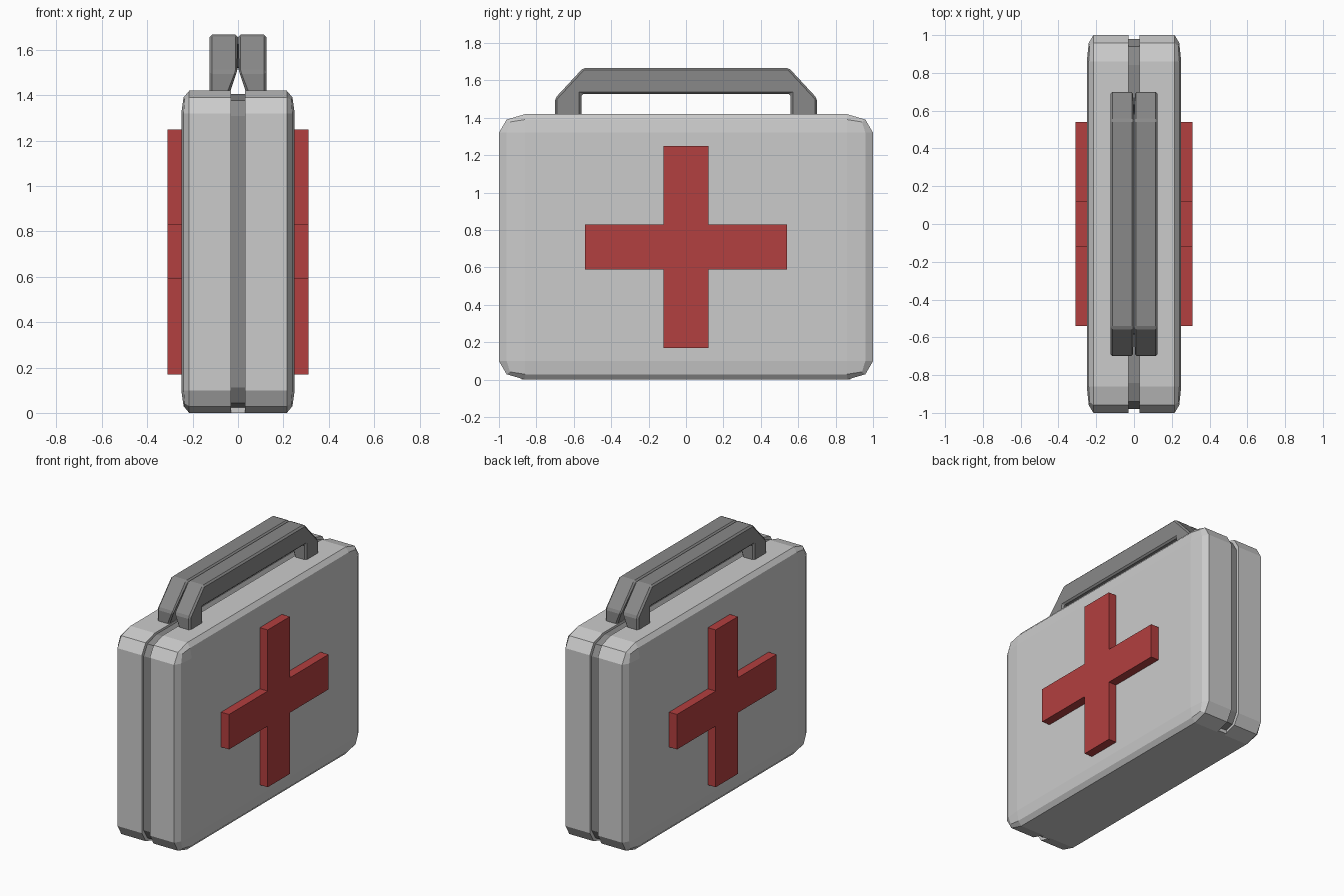
import bpy, bmesh
from mathutils import Vector

if "Cube" in bpy.data.objects:
    bpy.data.objects.remove(bpy.data.objects["Cube"])


def material(name, rgb):
    m = bpy.data.materials.new(name)
    m.diffuse_color = (*rgb, 1)
    m.use_nodes = True
    m.node_tree.nodes["Principled BSDF"].inputs["Base Color"].default_value = m.diffuse_color
    return m


RED = material("red", (0.45, 0.05, 0.05))
DARK = material("dark", (0.25, 0.25, 0.25))


def finish(bm, name, mat=None, mirror=False):
    bmesh.ops.recalc_face_normals(bm, faces=bm.faces[:])
    me = bpy.data.meshes.new(name)
    bm.to_mesh(me)
    bm.free()
    ob = bpy.data.objects.new(name, me)
    bpy.context.collection.objects.link(ob)
    if mat:
        me.materials.append(mat)
    if mirror:
        mod = ob.modifiers.new("mirror", 'MIRROR')
        mod.use_mirror_merge = False
    return ob


def box(half, z):
    bm = bmesh.new()
    bmesh.ops.create_cube(bm, size=2)
    bmesh.ops.scale(bm, vec=half, verts=bm.verts)
    bmesh.ops.translate(bm, vec=(0, 0, z), verts=bm.verts)
    return bm


def rounded_box(half):
    # bevel the cube before scaling, so the rounding stretches with it
    bm = bmesh.new()
    bmesh.ops.create_cube(bm, size=2)
    bmesh.ops.bevel(bm, geom=bm.edges[:], offset=0.14, segments=2,
                    profile=0.5, affect='EDGES')
    bmesh.ops.scale(bm, vec=half, verts=bm.verts)
    bmesh.ops.translate(bm, vec=(0, 0, 0.71), verts=bm.verts)
    return bm


def slice_x(bm, x, side):
    # keep the part with side * (X - x) > 0 and cap the cut
    res = bmesh.ops.bisect_plane(bm, geom=bm.verts[:] + bm.edges[:] + bm.faces[:],
                                 plane_co=(x, 0, 0), plane_no=(side, 0, 0),
                                 clear_inner=True)
    cut = [e for e in res["geom_cut"] if isinstance(e, bmesh.types.BMEdge)]
    bmesh.ops.contextual_create(bm, geom=cut)


def extrude_profile(pts, x0, x1):
    bm = bmesh.new()
    f = bm.faces.new([bm.verts.new((x0, y, z)) for y, z in pts])
    ext = bmesh.ops.extrude_face_region(bm, geom=[f], use_keep_orig=True)
    verts = [v for v in ext["geom"] if isinstance(v, bmesh.types.BMVert)]
    bmesh.ops.translate(bm, vec=(x1 - x0, 0, 0), verts=verts)
    bmesh.ops.recalc_face_normals(bm, faces=bm.faces[:])
    return bm


# case shells, split by the seam
bm = rounded_box((0.25, 1.0, 0.71))
slice_x(bm, 0.03, 1)
finish(bm, "case_shell", mirror=True)

# dark seal inside the seam
bm = rounded_box((0.25, 0.98, 0.695))
slice_x(bm, -0.03, 1)
slice_x(bm, 0.03, -1)
finish(bm, "seam_seal", DARK)

# underside strip closing the seam
finish(box((0.03, 0.88, 0.012), 0.012), "bottom_strip")

# raised crosses on both sides
a, b, c = 0.12, 0.54, 0.71
quarter = [(a, b), (a, a), (b, a)]
cross = []
for _ in range(4):
    cross += [(y, z + c) for y, z in quarter]
    quarter = [(z, -y) for y, z in quarter]
finish(extrude_profile(cross, 0.245, 0.31), "cross", RED, mirror=True)

# two-part handle, its feet spread over the seam
half = [(0.70, 1.415), (0.70, 1.505), (0.55, 1.667)]
inner = [(-0.56, 1.415), (-0.56, 1.527)]
outline = (half + [(-y, z) for y, z in reversed(half)]
           + inner + [(-y, z) for y, z in reversed(inner)])
bm = extrude_profile(outline, 0.0, 0.125)
for v in bm.verts:
    if v.co.x < 0.01 and v.co.z < 1.42:
        v.co.x = 0.035
edges = [e for e in bm.edges
         if not all(v.co.z < 1.42 for v in e.verts)]
bmesh.ops.bevel(bm, geom=edges, offset=0.011, segments=1, affect='EDGES')
finish(bm, "handle", DARK, mirror=True)
